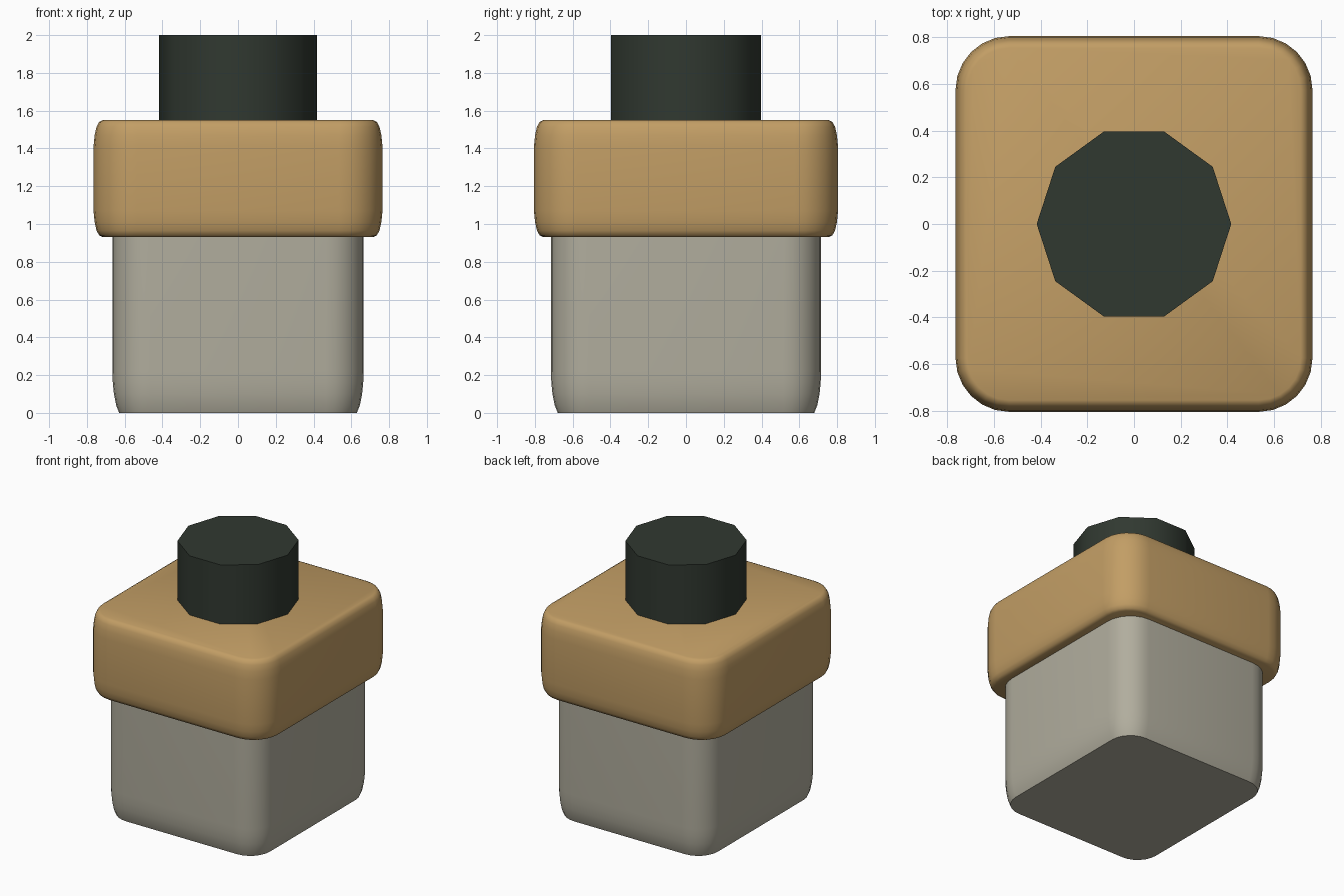
import bpy, bmesh, math

cube = bpy.data.objects.get("Cube")
if cube:
    bpy.data.objects.remove(cube, do_unlink=True)


def material(name, rgb):
    mat = bpy.data.materials.new(name)
    mat.use_nodes = True
    mat.diffuse_color = (*rgb, 1)
    mat.node_tree.nodes["Principled BSDF"].inputs["Base Color"].default_value = (*rgb, 1)
    return mat


def outline(hx, hy, radius, steps=6):
    """Rounded rectangle, counter-clockwise."""
    points = []
    for i, (sx, sy) in enumerate([(1, 1), (-1, 1), (-1, -1), (1, -1)]):
        for k in range(steps + 1):
            a = math.radians(90) * (i + k / steps)
            points.append((sx * (hx - radius) + radius * math.cos(a),
                           sy * (hy - radius) + radius * math.sin(a)))
    return points


def loft(name, rings, mat):
    """Skin a stack of (outline, height) rings and close both ends."""
    bm = bmesh.new()
    loops = [[bm.verts.new((x, y, z)) for x, y in ring] for ring, z in rings]
    for low, high in zip(loops, loops[1:]):
        for i in range(len(low)):
            j = (i + 1) % len(low)
            bm.faces.new((low[i], low[j], high[j], high[i]))
    bm.faces.new(loops[0][::-1])
    bm.faces.new(loops[-1])
    mesh = bpy.data.meshes.new(name)
    bm.to_mesh(mesh)
    bm.free()
    mesh.materials.append(mat)
    obj = bpy.data.objects.new(name, mesh)
    bpy.context.collection.objects.link(obj)
    bpy.ops.object.select_all(action='DESELECT')
    obj.select_set(True)
    bpy.context.view_layer.objects.active = obj
    bpy.ops.object.shade_smooth_by_angle(angle=math.radians(42))
    return obj


def rounded_block(name, hx, hy, radius, profile, mat):
    """Profile lists (inset, height) pairs from bottom to top."""
    rings = [(outline(hx - d, hy - d, radius - d), z) for d, z in profile]
    return loft(name, rings, mat)


stone = material("warm grey", (0.44, 0.42, 0.34))
tan = material("tan", (0.54, 0.34, 0.13))
dark = material("dark green", (0.030, 0.040, 0.030))

# Body with a softened, flat-cut base
rounded_block("body", 0.665, 0.715, 0.2,
              [(0.036, 0), (0.02, 0.04), (0.008, 0.1), (0.002, 0.16), (0, 0.22), (0, 0.95)],
              stone)

# Collar, rounded the same way above and below
edge = [(0.05, 0), (0.03, 0.01), (0.016, 0.035), (0.006, 0.08), (0, 0.14)]
bottom, top = 0.93, 1.55
rounded_block("collar", 0.765, 0.805, 0.23,
              [(d, bottom + h) for d, h in edge] + [(d, top - h) for d, h in reversed(edge)],
              tan)

# Ten-sided cap
decagon = [(0.417 * math.cos(math.tau * i / 10), 0.417 * math.sin(math.tau * i / 10))
           for i in range(10)]
loft("cap", [(decagon, 1.53), (decagon, 2)], dark)
